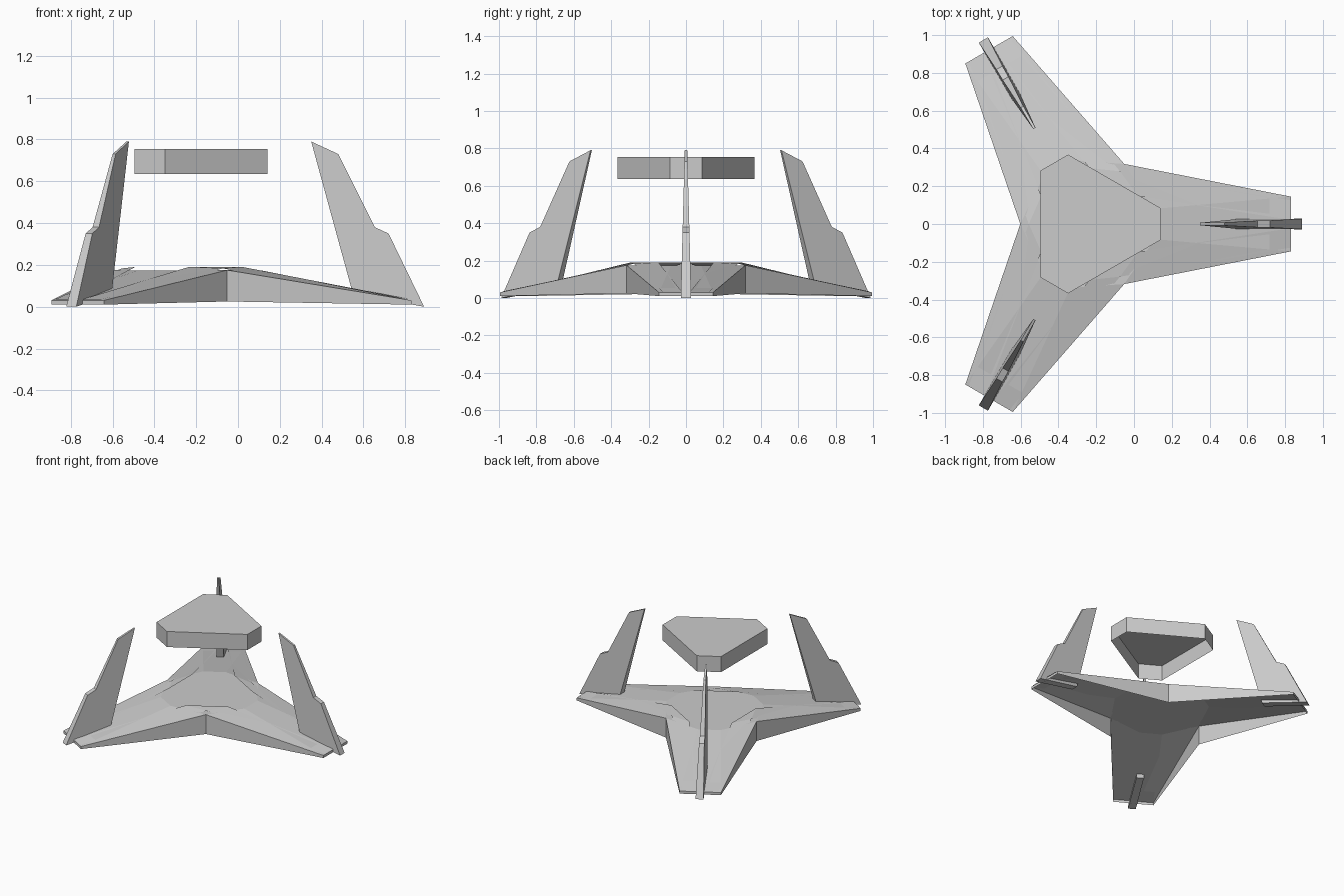
import bpy
from math import cos, sin, radians
from mathutils import Matrix, Vector

if "Cube" in bpy.data.objects:
    bpy.data.objects.remove(bpy.data.objects["Cube"])

CENTRE = Vector((-0.235, 0, 0))      # axis of the threefold symmetry


def make(name, verts, faces):
    me = bpy.data.meshes.new(name)
    me.from_pydata([tuple(Vector(v) + CENTRE) for v in verts], [], faces)
    me.update()
    ob = bpy.data.objects.new(name, me)
    bpy.context.collection.objects.link(ob)
    return ob


def spin(points, deg):
    m = Matrix.Rotation(radians(deg), 3, 'Z')
    return [m @ Vector(p) for p in points]


def thrice(points):
    return [p for k in range(3) for p in spin(points, 120 * k)]


def polar(r, deg, z):
    return (r * cos(radians(deg)), r * sin(radians(deg)), z)


# Three-armed hull: folded top and side walls, open underneath
top = thrice([polar(0.367, -60, 0.175), (1.065, -0.145, 0.03), (1.065, 0.145, 0.03)])
rim = thrice([polar(0.367, -60, 0.025), (1.065, -0.145, 0.01), (1.065, 0.145, 0.01)])
hex_top = thrice([(0.345, -0.08, 0.174), (0.345, 0.08, 0.174)])
verts = top + rim + hex_top
faces = [(i, i + 9, (i + 1) % 9 + 9, (i + 1) % 9) for i in range(9)]
for k in range(3):
    n, t0, t1, n2 = 3 * k, 3 * k + 1, 3 * k + 2, (3 * k + 3) % 9
    h0, h1, h2 = 18 + 2 * k, 19 + 2 * k, 18 + (2 * k + 2) % 6
    faces += [(h0, t0, t1, h1), (n, t0, h0), (h1, t1, n2), (h1, n2, h2)]
faces.append(tuple(range(18, 24)))
make("hull", verts, faces)

# Raised boomerang panels, one along each notch
for k in range(3):
    half = [polar(0.322, 60, 0.183), (1.065, 0.125, 0.034),
            (1.065, 0.022, 0.034), polar(0.296, 30, 0.19)]
    # reflect the half panel across the notch axis at 60 degrees
    c, s = cos(radians(120)), sin(radians(120))
    other = [(x * c + y * s, x * s - y * c, z) for x, y, z in half]
    make(f"notch_panel_{k + 1}", spin(half + other[1:], 120 * k),
         [(0, 3, 2, 1), (0, 4, 5, 6), (0, 6, 3)])

# Upright fins, thick at the base and thin at the tip
outline = [(0.55, 0.06), (0.89, 0.0), (0.72, 0.35), (0.655, 0.38),
           (0.48, 0.73), (0.35, 0.79)]
n = len(outline)
for k in range(3):
    pts = []
    for side in (-1, 1):
        pts += [(x + 0.235, side * (0.028 - 0.027 * z), z) for x, z in outline]
    sides = [(i, i + n, (i + 1) % n + n, (i + 1) % n) for i in range(n)]
    make(f"fin_{k + 1}", spin(pts, 120 * k),
         [tuple(range(n)), tuple(range(2 * n - 1, n - 1, -1))] + sides)

# Floating hexagonal canopy, open underneath
pts = []
for z in (0.635, 0.755):
    pts += thrice([(0.375, -0.085, z), (0.375, 0.085, z)])
make("floating_canopy", pts,
     [(i, (i + 1) % 6, (i + 1) % 6 + 6, i + 6) for i in range(6)] + [tuple(range(6, 12))])
